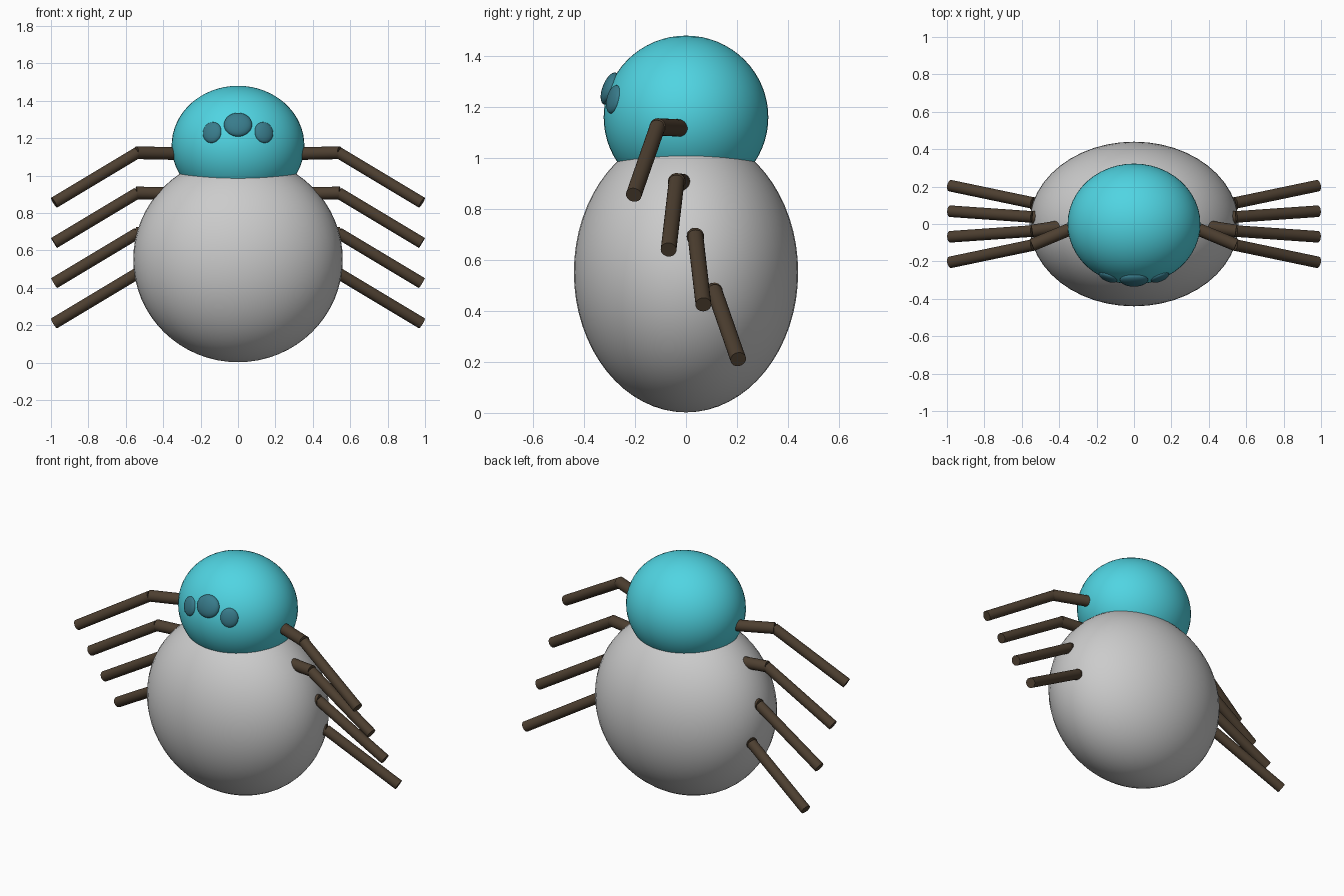
import bpy
import math
from mathutils import Vector

if "Cube" in bpy.data.objects:
    bpy.data.objects.remove(bpy.data.objects["Cube"])


def material(name, rgb):
    m = bpy.data.materials.new(name)
    m.diffuse_color = (*rgb, 1)
    m.use_nodes = True
    m.node_tree.nodes["Principled BSDF"].inputs["Base Color"].default_value = m.diffuse_color
    return m


cyan = material("cyan", (0.08, 0.66, 0.76))
teal = material("dark_teal", (0.04, 0.20, 0.26))
brown = material("brown", (0.075, 0.05, 0.03))


def ellipsoid(name, loc, radii, mat=None, rot=None, seg=48, rings=32):
    bpy.ops.mesh.primitive_uv_sphere_add(segments=seg, ring_count=rings, radius=1, location=loc)
    o = bpy.context.object
    o.name = name
    o.scale = radii
    if rot:
        o.rotation_euler = rot
    if mat:
        o.data.materials.append(mat)
    bpy.ops.object.shade_smooth()
    return o


def rod(name, a, b, r):
    a, b = Vector(a), Vector(b)
    d = b - a
    bpy.ops.mesh.primitive_cylinder_add(vertices=24, radius=r, depth=d.length, location=(a + b) / 2,
                                        rotation=d.to_track_quat('Z', 'Y').to_euler())
    o = bpy.context.object
    o.name = name
    o.data.materials.append(brown)
    bpy.ops.object.shade_smooth_by_angle(angle=math.radians(40))


# Body and head
ellipsoid("abdomen", (0, 0, 0.552), (0.56, 0.44, 0.55))
ellipsoid("head", (0, 0, 1.16), (0.355, 0.323, 0.32), cyan)


# Flattened eyes lying on the head surface
def eye(name, loc, radii):
    n = Vector((loc[0] / 0.355**2, loc[1] / 0.323**2, (loc[2] - 1.16) / 0.32**2))
    ellipsoid(name, loc, radii, teal, n.to_track_quat('Z', 'Y').to_euler(), 32, 16)


eye("middle_eye", (0, -0.298, 1.272), (0.075, 0.067, 0.03))
for side, label in ((-1, "left"), (1, "right")):
    eye(label + "_eye", (side * 0.138, -0.283, 1.23), (0.053, 0.057, 0.022))

    # Four legs per side, each a short upper rod and a long lower rod
    for i in range(4):
        k = (i - 1.5) / 1.5
        drop = 0.215 * i
        hip = (side * 0.30, -0.01 + 0.015 * (k + 1), 1.117 - drop)
        knee = (side * 0.545, 0.112 * k, 1.122 - drop)
        tip = (side * 0.983, 0.205 * k, 0.855 - drop)
        rod(f"{label}_upper_leg_{i + 1}", hip, knee, 0.034)
        rod(f"{label}_lower_leg_{i + 1}", (side * 0.538, knee[1], knee[2]), tip, 0.031)
